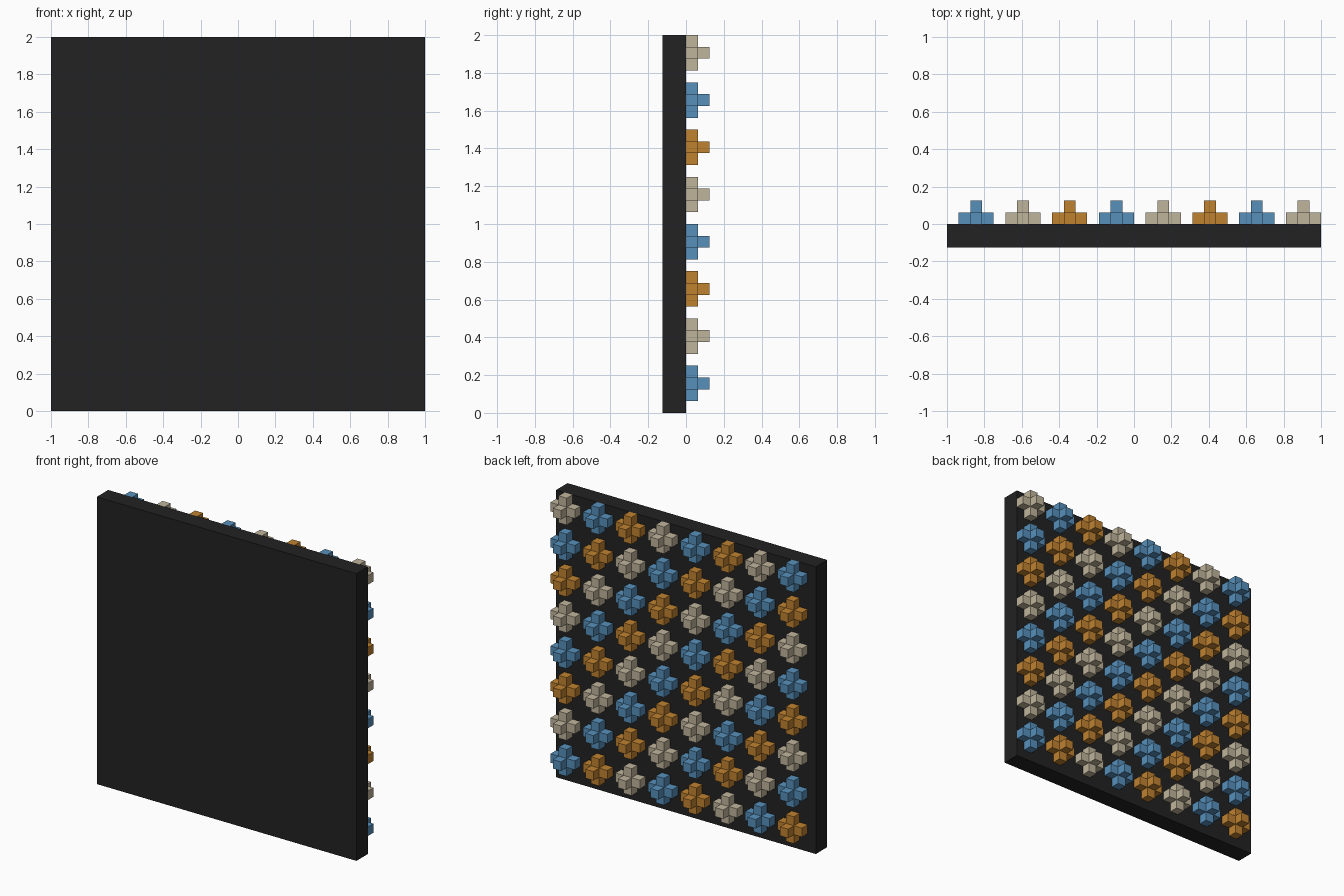
import bpy, bmesh
from mathutils import Vector

cube = bpy.data.objects.get("Cube")
if cube:
    bpy.data.objects.remove(cube, do_unlink=True)

U = 0.0625          # size of one small block
COUNT = 8           # studs per row and column
PITCH = 4 * U


def material(name, rgb):
    m = bpy.data.materials.new(name)
    m.use_nodes = True
    col = (*rgb, 1.0)
    m.diffuse_color = col
    bsdf = m.node_tree.nodes["Principled BSDF"]
    bsdf.inputs["Base Color"].default_value = col
    bsdf.inputs["Roughness"].default_value = 0.8
    return m


def add_object(name, mesh, location=(0, 0, 0)):
    ob = bpy.data.objects.new(name, mesh)
    ob.location = location
    bpy.context.collection.objects.link(ob)
    return ob


def extrude(bm, faces, depth):
    """Push faces out along +y and return the moved caps."""
    res = bmesh.ops.extrude_face_region(bm, geom=faces)["geom"]
    verts = [g for g in res if isinstance(g, bmesh.types.BMVert)]
    bmesh.ops.translate(bm, verts=verts, vec=Vector((0, depth, 0)))
    return [g for g in res if isinstance(g, bmesh.types.BMFace)]


def stud_mesh(name, mat):
    """Plus of five blocks with one more block standing on its centre."""
    bm = bmesh.new()
    cells = []
    for cx, cz in ((0, 0), (1, 0), (-1, 0), (0, 1), (0, -1)):
        corners = ((-.5, -.5), (-.5, .5), (.5, .5), (.5, -.5))
        vs = [bm.verts.new(((cx + a) * U, 0, (cz + b) * U)) for a, b in corners]
        cells.append(bm.faces.new(vs))
    bmesh.ops.remove_doubles(bm, verts=bm.verts[:], dist=1e-4)
    caps = extrude(bm, bm.faces[:], U)
    centre = min(caps, key=lambda f: f.calc_center_median().xz.length)
    extrude(bm, [centre], U)
    bmesh.ops.recalc_face_normals(bm, faces=bm.faces[:])
    me = bpy.data.meshes.new(name)
    bm.to_mesh(me)
    bm.free()
    me.materials.append(mat)
    return me


# Backing panel
panel_mesh = bpy.data.meshes.new("panel")
bm = bmesh.new()
bmesh.ops.create_cube(bm, size=1)
bmesh.ops.scale(bm, verts=bm.verts[:], vec=(2, 2 * U, 2))
bm.to_mesh(panel_mesh)
bm.free()
panel_mesh.materials.append(material("charcoal", (0.016, 0.016, 0.016)))
add_object("panel", panel_mesh, (0, -U, 1))

# Studs on the back, in diagonal bands of three colours
studs = [
    ("cream", stud_mesh("cream_stud", material("cream", (0.53, 0.46, 0.33)))),
    ("blue", stud_mesh("blue_stud", material("blue", (0.095, 0.28, 0.50)))),
    ("orange", stud_mesh("orange_stud", material("orange", (0.53, 0.225, 0.03)))),
]
for row in range(COUNT):
    for col in range(COUNT):
        name, mesh = studs[(row + col) % 3]
        x = 1 - 1.5 * U - col * PITCH
        z = 2 - 1.5 * U - row * PITCH
        add_object(f"{name}_stud_{row + 1}_{col + 1}", mesh, (x, 0, z))
